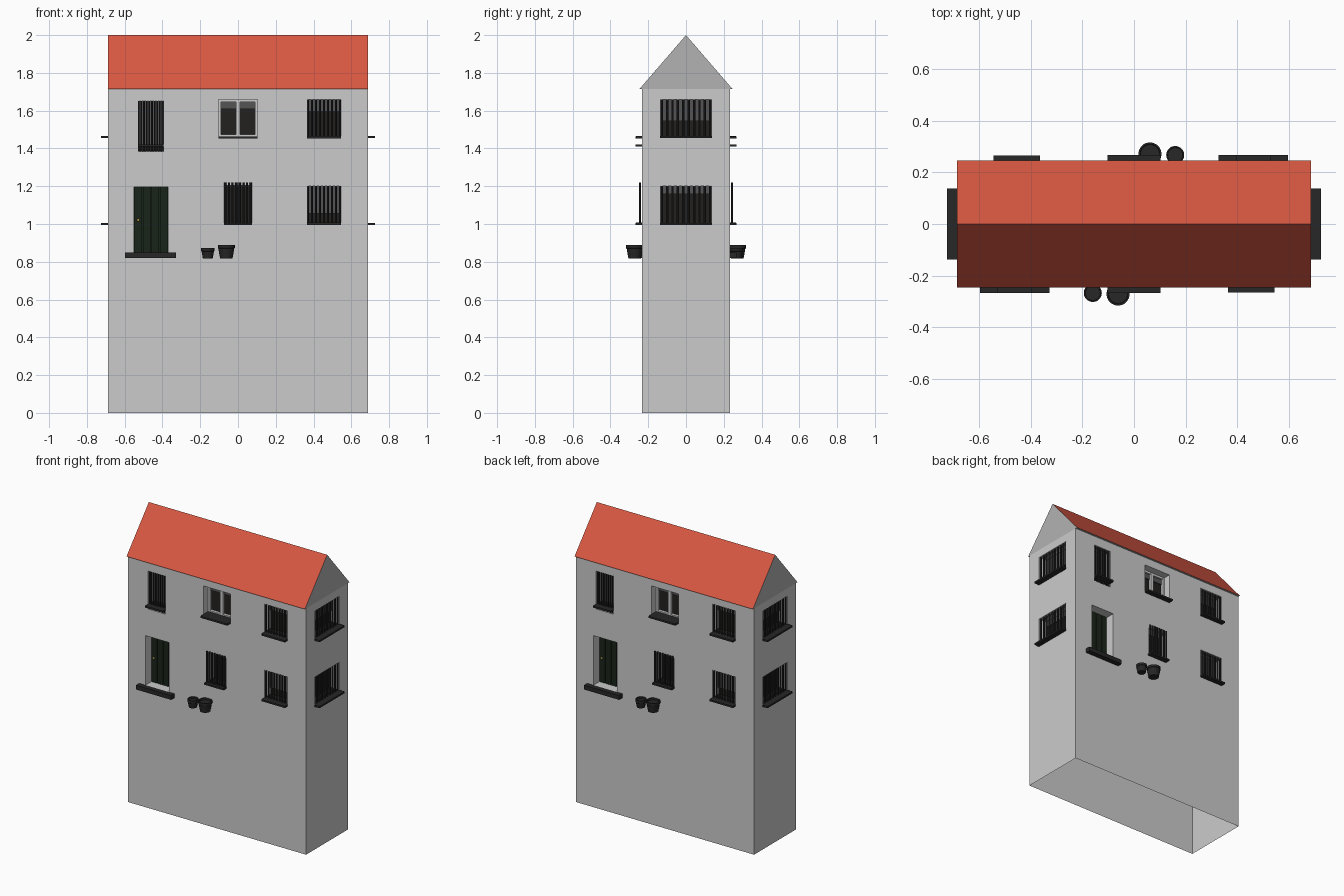
import bpy, bmesh, math
from mathutils import Matrix

if "Cube" in bpy.data.objects:
    bpy.data.objects.remove(bpy.data.objects["Cube"])

HX, HY, EAVE, DEPTH = 0.687, 0.232, 1.715, 0.08


def material(name, rgb):
    m = bpy.data.materials.new(name)
    m.diffuse_color = (*rgb, 1)
    m.use_nodes = True
    m.node_tree.nodes["Principled BSDF"].inputs["Base Color"].default_value = m.diffuse_color
    return m


RED = material("roof_red", (0.69, 0.097, 0.055))
DARK = material("dark_iron", (0.02, 0.02, 0.02))
GLASS = material("dark_glass", (0.016, 0.015, 0.014))
BLIND = material("blind_grey", (0.09, 0.09, 0.09))
GREEN = material("door_green", (0.01, 0.018, 0.01))
BRASS = material("brass", (0.6, 0.4, 0.1))


def finish(bm, name, mats=(), turn=0.0):
    bm.transform(Matrix.Rotation(turn, 4, 'Z'))
    me = bpy.data.meshes.new(name)
    bm.to_mesh(me)
    bm.free()
    for m in mats:
        me.materials.append(m)
    ob = bpy.data.objects.new(name, me)
    bpy.context.collection.objects.link(ob)
    return ob


def add_box(bm, x0, x1, y0, y1, z0, z1):
    mat = Matrix.Translation(((x0 + x1) / 2, (y0 + y1) / 2, (z0 + z1) / 2)) @ \
        Matrix.Diagonal((x1 - x0, y1 - y0, z1 - z0, 1))
    bmesh.ops.create_cube(bm, size=1, matrix=mat)


def box(name, mat, turn, *dims):
    bm = bmesh.new()
    add_box(bm, *dims)
    return finish(bm, name, [mat] if mat else [], turn)


def quad(bm, *pts):
    return bm.faces.new([bm.verts.new(p) for p in pts])


def facade(name, half, y, holes, turn):
    """Wall sheet facing -y, cut by rectangular holes with recessed reveals."""
    bm = bmesh.new()
    xs = sorted({-half, half, *(h[0] for h in holes), *(h[1] for h in holes)})
    zs = sorted({0, EAVE, *(h[2] for h in holes), *(h[3] for h in holes)})
    for a, b in zip(xs, xs[1:]):
        for c, d in zip(zs, zs[1:]):
            mx, mz = (a + b) / 2, (c + d) / 2
            if not any(h[0] < mx < h[1] and h[2] < mz < h[3] for h in holes):
                quad(bm, (a, y, c), (b, y, c), (b, y, d), (a, y, d))
    for a, b, c, d in holes:
        ring = [(a, c), (b, c), (b, d), (a, d)]
        for (p, q), (r, s) in zip(ring, ring[1:] + ring[:1]):
            quad(bm, (p, y, q), (p, y + DEPTH, q), (r, y + DEPTH, s), (r, y, s))
    bmesh.ops.remove_doubles(bm, verts=bm.verts, dist=1e-5)
    finish(bm, name, [], turn)


def bars(name, turn, x0, x1, z0, z1, y, count, r):
    bm = bmesh.new()
    for i in range(count):
        x = x0 + r + (x1 - x0 - 2 * r) * i / (count - 1)
        bmesh.ops.create_cone(bm, cap_ends=True, segments=8, radius1=r, radius2=r, depth=z1 - z0,
                              matrix=Matrix.Translation((x, y, (z0 + z1) / 2)))
    finish(bm, name, [DARK], turn)


def pane(name, turn, hole, y, blind_z):
    """Glass at the back of the recess with a blind pulled down to blind_z."""
    a, b, c, d = hole
    box(name + "_glass", GLASS, turn, a, b, y + DEPTH - 0.01, y + DEPTH, c, d)
    if blind_z < d:
        box(name + "_blind", BLIND, turn, a, b, y + DEPTH - 0.018, y + DEPTH - 0.011, blind_z, d)


def sill(name, turn, x0, x1, y, z, out):
    box(name + "_sill", DARK, turn, x0, x1, y - out, y + DEPTH, z - 0.006, z + 0.006)


def pot(name, turn, x, y, z0, z1, r0, r1):
    bm = bmesh.new()
    prof = [(0, z0), (r0, z0), (r1 * 0.94, z1 - 0.018), (r1, z1 - 0.016), (r1, z1),
            (r1 * 0.85, z1), (r1 * 0.82, z1 - 0.012), (0, z1 - 0.012)]
    vs = [bm.verts.new((p[0], 0, p[1])) for p in prof]
    es = [bm.edges.new(e) for e in zip(vs, vs[1:])]
    bmesh.ops.spin(bm, geom=vs + es, cent=(0, 0, 0), axis=(0, 0, 1), angle=math.tau, steps=20)
    bmesh.ops.remove_doubles(bm, verts=bm.verts, dist=1e-5)
    bmesh.ops.recalc_face_normals(bm, faces=bm.faces)
    bmesh.ops.translate(bm, verts=bm.verts, vec=(x, y, 0))
    finish(bm, name, [DARK], turn)


# Long facades: front, and the same turned half round for the back
for side, turn in (("front", 0), ("back", math.pi)):
    y = -HY
    door = (-0.55, -0.37, 0.85, 1.195)
    narrow = (-0.53, -0.395, 1.385, 1.65)
    casement = (-0.103, 0.103, 1.46, 1.66)
    low = (-0.07, 0.07, 1.0, 1.205)
    upper = (0.365, 0.545, 1.455, 1.66)
    lower = (0.365, 0.545, 0.998, 1.20)
    facade(side + "_wall", HX, y, [door, narrow, casement, low, upper, lower], turn)

    # Plank door, knob and step
    bm = bmesh.new()
    w = 0.18 / 4
    add_box(bm, -0.55, -0.37, y + DEPTH - 0.008, y + DEPTH, 0.85, 1.195)
    for i in range(4):
        add_box(bm, -0.55 + i * w + 0.002, -0.55 + (i + 1) * w - 0.002,
                y + DEPTH - 0.016, y + DEPTH - 0.004, 0.85, 1.195)
    finish(bm, side + "_door", [GREEN], turn)
    bm = bmesh.new()
    bmesh.ops.create_uvsphere(bm, u_segments=10, v_segments=6, radius=0.008,
                              matrix=Matrix.Translation((-0.528, y + DEPTH - 0.022, 1.02)))
    finish(bm, side + "_door_knob", [BRASS], turn)
    box(side + "_door_step", DARK, turn, -0.598, -0.328, y - 0.035, y + DEPTH, 0.82, 0.85)

    # Narrow barred window
    pane(side + "_narrow", turn, narrow, y, 1.42)
    sill(side + "_narrow", turn, -0.53, -0.395, y, 1.415, 0.035)
    bars(side + "_narrow_bars", turn, -0.53, -0.395, 1.385, 1.65, y + 0.01, 10, 0.0045)

    # Casement window with two framed panes
    pane(side + "_casement", turn, casement, y, 1.61)
    bm = bmesh.new()
    f0, f1 = y + DEPTH - 0.03, y + DEPTH - 0.002
    for x0, x1 in ((-0.103, -0.09), (-0.011, 0.011), (0.09, 0.103)):
        add_box(bm, x0, x1, f0, f1, 1.46, 1.66)
    for z0, z1 in ((1.46, 1.473), (1.645, 1.66)):
        add_box(bm, -0.103, 0.103, f0 + 0.001, f1, z0, z1)
    finish(bm, side + "_casement_frame", [], turn)
    sill(side + "_casement", turn, -0.103, 0.103, y, 1.458, 0.035)

    # Low window with a grille standing proud of the wall
    pane(side + "_low", turn, low, y, 1.205)
    sill(side + "_low", turn, -0.075, 0.075, y, 1.0, 0.035)
    bars(side + "_low_bars", turn, -0.073, 0.073, 1.0, 1.22, y - 0.012, 8, 0.006)

    # Pair of barred windows, one above the other
    for tag, hole, blind in (("upper", upper, 1.595), ("lower", lower, 1.055)):
        pane(f"{side}_{tag}", turn, hole, y, blind)
        sill(f"{side}_{tag}", turn, hole[0], hole[1], y, hole[2] + 0.004, 0.033)
        bars(f"{side}_{tag}_bars", turn, hole[0], hole[1], hole[2], hole[3], y + 0.01, 9, 0.0055)

    # Plant pots
    pot(side + "_large_pot", turn, -0.062, y - 0.04, 0.818, 0.888, 0.033, 0.045)
    pot(side + "_small_pot", turn, -0.16, y - 0.036, 0.818, 0.873, 0.026, 0.035)

# Gable end walls with two barred windows each
for side, turn in (("right", math.pi / 2), ("left", -math.pi / 2)):
    y = -HX
    holes = [(-0.135, 0.135, 1.46, 1.66), (-0.135, 0.135, 1.0, 1.20)]
    facade(side + "_wall", HY, y, holes, turn)
    for tag, hole, blind in (("upper", holes[0], 1.545), ("lower", holes[1], 1.16)):
        pane(f"{side}_{tag}", turn, hole, y, blind)
        sill(f"{side}_{tag}", turn, -0.137, 0.137, y, hole[2], 0.038)
        bars(f"{side}_{tag}_bars", turn, -0.135, 0.135, hole[2], hole[3], y + 0.01, 10, 0.0065)

# Roof prism: red slopes, plain gable triangles and underside
bm = bmesh.new()
E = 0.246
ends = [[bm.verts.new((x, yy, z)) for yy, z in ((-E, EAVE), (E, EAVE), (0, 2.0))] for x in (-HX, HX)]
(a, b, c), (d, e, f) = ends
for face, idx in (((a, d, f, c), 1), ((e, b, c, f), 1), ((b, a, c), 0), ((d, e, f), 0), ((a, b, e, d), 0)):
    bm.faces.new(face).material_index = idx
bmesh.ops.recalc_face_normals(bm, faces=bm.faces)
finish(bm, "roof", [material("plaster", (0.45, 0.45, 0.45)), RED])
